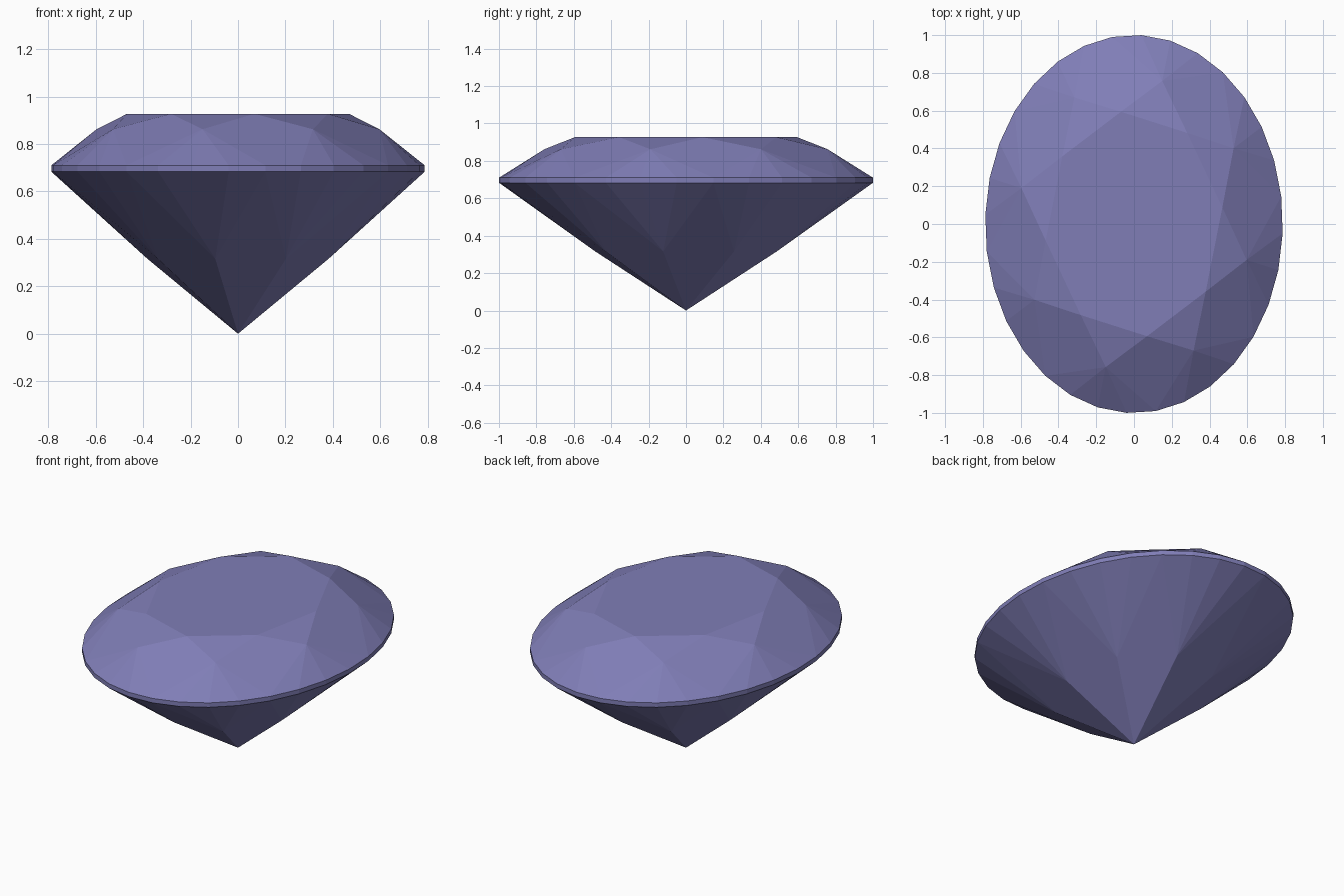
import bpy, bmesh, math

if "Cube" in bpy.data.objects:
    bpy.data.objects.remove(bpy.data.objects["Cube"])

RX, RY = 0.788, 1.001          # oval half-widths
TURN = -8.4                    # rotation of the facet pattern, degrees
GIRDLE_LOW, GIRDLE_TOP = 0.683, 0.71

bm = bmesh.new()


def ring(radius, z, count, start):
    """Oval ring of vertices, clockwise from the back."""
    verts = []
    for i in range(count):
        t = math.radians(start + 360 * i / count)
        verts.append(bm.verts.new((RX * radius * math.sin(t), RY * radius * math.cos(t), z)))
    return verts


table = ring(0.60, 0.927, 8, TURN)
star_tips = ring(0.78, 0.862, 8, TURN + 22.5)
upper = ring(1.0, GIRDLE_TOP, 32, TURN)
lower = ring(1.0, GIRDLE_LOW, 32, TURN)
pavilion = ring(0.50, 0.316, 8, TURN + 22.5)
culet = bm.verts.new((0, 0, 0))

# Flat table on top
bm.faces.new(table)

for i in range(8):
    j = (i + 1) % 8
    # Crown: star triangle and kite
    bm.faces.new((table[i], table[j], star_tips[i]))
    bm.faces.new((table[i], star_tips[i], upper[4 * i], star_tips[i - 1]))
    # Pavilion: long kite down to the point
    bm.faces.new((culet, pavilion[i - 1], lower[4 * i], pavilion[i]))
    for k in range(4 * i, 4 * i + 4):
        n = (k + 1) % 32
        # Fans beside the girdle, and the girdle band
        bm.faces.new((star_tips[i], upper[n], upper[k]))
        bm.faces.new((pavilion[i], lower[k], lower[n]))
        bm.faces.new((upper[k], upper[n], lower[n], lower[k]))

bmesh.ops.recalc_face_normals(bm, faces=bm.faces)
mesh = bpy.data.meshes.new("oval_gem")
bm.to_mesh(mesh)
bm.free()

violet = bpy.data.materials.new("violet_blue")
violet.diffuse_color = (0.214, 0.207, 0.47, 1)
violet.use_nodes = True
violet.node_tree.nodes["Principled BSDF"].inputs["Base Color"].default_value = violet.diffuse_color
mesh.materials.append(violet)

gem = bpy.data.objects.new("oval_gem", mesh)
bpy.context.collection.objects.link(gem)
